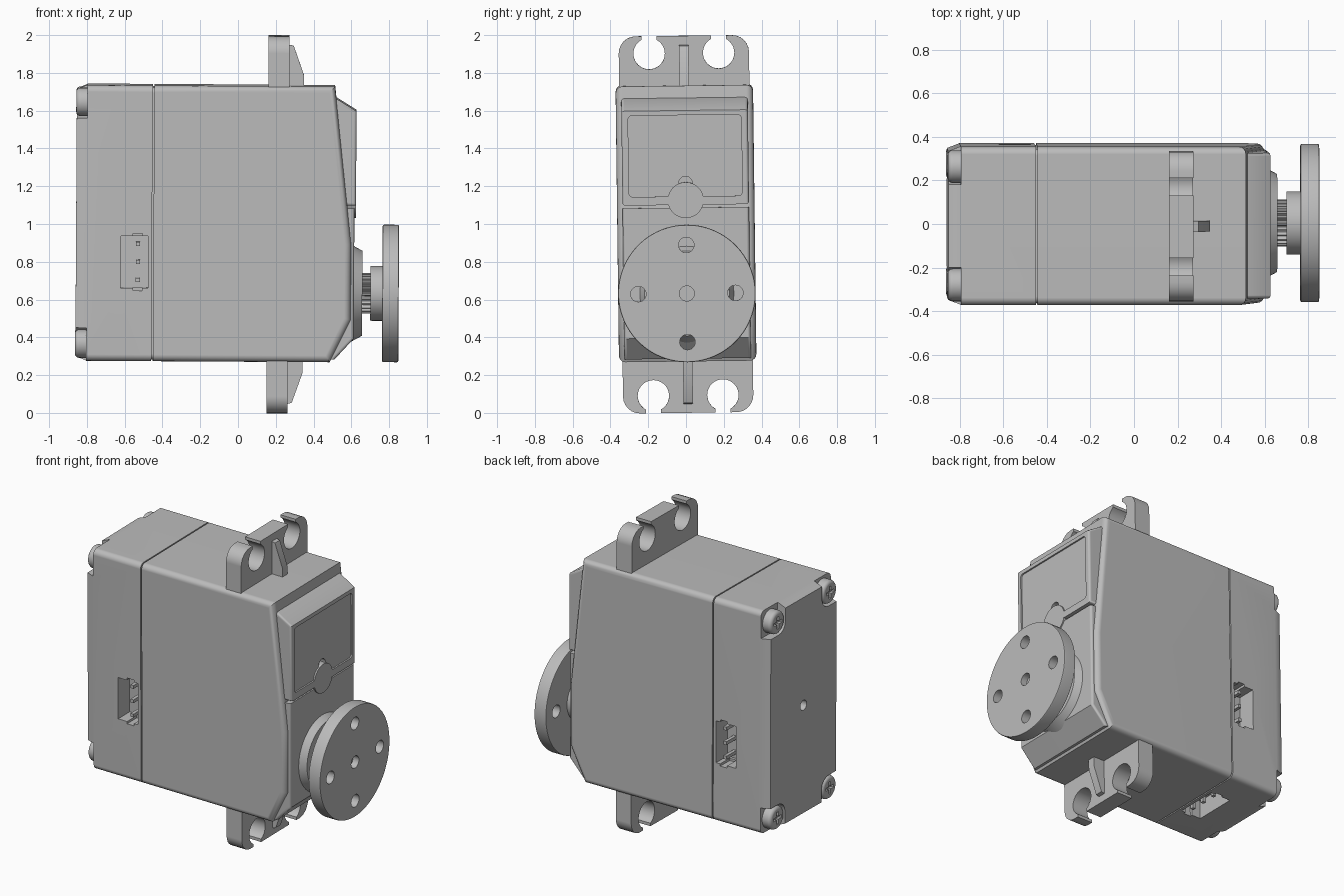
import bpy, bmesh
from math import sin, cos, pi, radians
from mathutils import Matrix, Vector

default = bpy.data.objects.get("Cube")
if default:
    bpy.data.objects.remove(default)

grey = bpy.data.materials.new("plain_grey")
grey.use_nodes = True
grey.diffuse_color = (0.5, 0.5, 0.5, 1)
grey.node_tree.nodes["Principled BSDF"].inputs["Base Color"].default_value = (0.5, 0.5, 0.5, 1)

parts = []
MID = 1.005      # height of the case centre
SHAFT = 0.637    # height of the output shaft


def prism(name, pts, axis, a, b, scale=1.0, bevel=0, edges=None, segs=4):
    """Extrude a 2D outline along x (outline in y, z) or y (outline in x, z)."""
    bm = bmesh.new()
    place = (lambda p, d: (d, p[0], p[1])) if axis == "x" else (lambda p, d: (p[0], d, p[1]))
    cu = sum(p[0] for p in pts) / len(pts)
    cv = sum(p[1] for p in pts) / len(pts)
    far = [(cu + (u - cu) * scale, cv + (v - cv) * scale) for u, v in pts]
    low = [bm.verts.new(place(p, a)) for p in pts]
    high = [bm.verts.new(place(p, b)) for p in far]
    bm.faces.new(low)
    bm.faces.new(high)
    for i in range(len(pts)):
        j = (i + 1) % len(pts)
        bm.faces.new((low[i], low[j], high[j], high[i]))
    bmesh.ops.recalc_face_normals(bm, faces=bm.faces)
    if bevel:
        chosen = [e for e in bm.edges if edges is None or edges(e)]
        bmesh.ops.bevel(bm, geom=chosen, offset=bevel, segments=segs, profile=0.5, affect="EDGES")
    mesh = bpy.data.meshes.new(name)
    bm.to_mesh(mesh)
    bm.free()
    ob = bpy.data.objects.new(name, mesh)
    bpy.context.collection.objects.link(ob)
    parts.append(ob)
    return ob


def box(name, lo, hi, **kw):
    pts = [(lo[1], lo[2]), (hi[1], lo[2]), (hi[1], hi[2]), (lo[1], hi[2])]
    return prism(name, pts, "x", lo[0], hi[0], **kw)


def disc(name, r, x0, x1, y=0, z=SHAFT, n=48, r2=None, **kw):
    pts = [(y + r * cos(2 * pi * i / n), z + r * sin(2 * pi * i / n)) for i in range(n)]
    return prism(name, pts, "x", x0, x1, scale=(r2 or r) / r, **kw)


def cut(ob, *cutters):
    bpy.context.view_layer.objects.active = ob
    for c in cutters:
        mod = ob.modifiers.new("cut", "BOOLEAN")
        mod.operation, mod.solver, mod.object = "DIFFERENCE", "EXACT", c
        bpy.ops.object.modifier_apply(modifier=mod.name)
        parts.remove(c)
        bpy.data.objects.remove(c)


def along_x(e):
    d = e.verts[1].co - e.verts[0].co
    return abs(d.y) + abs(d.z) < 1e-5


def side_rim(e):
    a, b = (v.co for v in e.verts)
    return abs(a.y - b.y) < 1e-5 and max(a.x, b.x) > -0.4


# Main case with slanted front
case_profile = [(-0.447, 0.275), (0.49, 0.275), (0.6, 0.5), (0.6, 0.9), (0.51, 1.735), (-0.447, 1.735)]
prism("main_case", case_profile, "y", -0.364, 0.364, bevel=0.035, edges=side_rim)

# Recessed joint between the case and the rear cap
box("joint_core", (-0.47, -0.354, 0.285), (-0.43, 0.354, 1.725), bevel=0.03, edges=along_x)

# Rear cap, tapered at the back
cap = box("rear_cap", (-0.8, -0.364, 0.275), (-0.455, 0.364, 1.735), bevel=0.035, edges=along_x)
bm = bmesh.new()
bm.from_mesh(cap.data)
back = min(bm.faces, key=lambda f: f.calc_center_median().x)
moved = bmesh.ops.extrude_discrete_faces(bm, faces=[back])["faces"][0]
rim = list(moved.verts)
for v in rim:
    v.co = Vector((-0.857, v.co.y * 0.94, MID + (v.co.z - MID) * 0.968))
bmesh.ops.recalc_face_normals(bm, faces=bm.faces)
bm.to_mesh(cap.data)
bm.free()

# Corner pockets and their screws
for sy in (-1, 1):
    for sz in (-1, 1):
        ys = sorted((sy * 0.19, sy * 0.5))
        zs = sorted((MID + sz * 0.555, MID + sz * 0.9))
        cut(cap, box("pocket", (-0.95, ys[0], zs[0]), (-0.8, ys[1], zs[1]),
                     bevel=0.07, edges=along_x))
        y, z = sy * 0.272, MID + sz * 0.64
        screw = disc("cap_screw", 0.075, -0.86, -0.795, y, z, n=32, bevel=0.022,
                     edges=lambda e: max(v.co.x for v in e.verts) < -0.85)
        cut(screw, box("slot", (-0.9, y - 0.04, z - 0.01), (-0.84, y + 0.04, z + 0.01)),
            box("slot", (-0.9, y - 0.01, z - 0.04), (-0.84, y + 0.01, z + 0.04)))

cut(cap, disc("rear_hole", 0.033, -0.9, -0.81, 0, MID, n=24))


# Sockets with three pins on both sides and underneath
def socket_box(name, side, x, u, depth):
    if side == "bottom":
        return box(name, (x[0], u[0], 0.275 + depth[0]), (x[1], u[1], 0.275 + depth[1]))
    d = sorted(side * (0.364 - k) for k in depth)
    return box(name, (x[0], d[0], 0.8 + u[0]), (x[1], d[1], 0.8 + u[1]))


for side in (-1, 1, "bottom"):
    cut(cap, socket_box("well", side, (-0.62, -0.475), (-0.137, 0.137), (-0.05, 0.12)),
        socket_box("key", side, (-0.555, -0.505), (-0.152, 0.152), (-0.05, 0.1)))
    for k in (-0.095, 0, 0.095):
        socket_box("socket_pin", side, (-0.54, -0.518), (k - 0.011, k + 0.011), (0.015, 0.13))

# Mounting flange with four open screw holes
flange = box("mounting_flange", (0.156, -0.345, 0.002), (0.267, 0.345, 1.998),
             bevel=0.09, edges=along_x, segs=6)
for sy in (-1, 1):
    for z, end in ((1.906, 2.1), (0.094, -0.1)):
        zs = sorted((z, end))
        cut(flange, disc("hole", 0.083, 0.1, 0.3, sy * 0.184, z, n=40),
            box("gap", (0.1, sy * 0.184 - 0.04, zs[0]), (0.3, sy * 0.184 + 0.04, zs[1])))

# Stiffening ribs on the flange
for s in (-1, 1):
    rib = [(0.26, 0.6), (0.345, 0.6), (0.345, 0.79), (0.29, 0.945), (0.26, 0.952)]
    prism("flange_rib", [(x, 1 + s * h) for x, h in rib], "y", -0.025, 0.025)


# Raised front cover, upper and lower halves
def cover_rim(e):
    a, b = (v.co for v in e.verts)
    return abs(a.y - b.y) < 1e-5 and min(a.x, b.x) > 0.49


upper = prism("upper_cover", [(0.4, 1.675), (0.51, 1.675), (0.624, 1.605), (0.624, 1.105), (0.5, 1.105)],
              "y", -0.335, 0.335, bevel=0.015, edges=cover_rim, segs=3)
cut(upper, box("panel", (0.614, -0.3, 1.15), (0.7, 0.3, 1.58), bevel=0.02, edges=along_x),
    disc("panel_hole", 0.036, 0.57, 0.7, 0, 1.22, n=24))
disc("cover_tongue", 0.095, 0.55, 0.624, 0, 1.13)
prism("lower_cover", [(0.45, 1.09), (0.616, 1.09), (0.616, 0.4), (0.515, 0.29), (0.45, 0.29)],
      "y", -0.335, 0.335, bevel=0.015, edges=cover_rim, segs=3)

# Output shaft: cone boss, splined shaft and hub
disc("shaft_boss", 0.285, 0.55, 0.66, r2=0.225, n=64)
teeth = [((0.107 if i % 4 < 2 else 0.09) * cos(pi * i / 48),
          SHAFT + (0.107 if i % 4 < 2 else 0.09) * sin(pi * i / 48)) for i in range(96)]
prism("splined_shaft", teeth, "x", 0.64, 0.72)
disc("horn_hub", 0.145, 0.703, 0.78)


# Round output horn with five holes
def disc_rim(e):
    return not along_x(e)


horn = disc("horn_disc", 0.364, 0.766, 0.853, n=96, bevel=0.008, edges=disc_rim, segs=2)
cut(horn, disc("centre_hole", 0.04, 0.81, 0.9, n=24))
for i in range(4):
    cut(horn, disc("horn_hole", 0.041, 0.7, 0.9, 0.257 * cos(i * pi / 2),
                   SHAFT + 0.257 * sin(i * pi / 2), n=24))

# Finish: colour, soft shading and the slight lean of the whole unit
lean = (Matrix.Translation((0, 0, 1)) @ Matrix.Rotation(0.0125, 4, "X")
        @ Matrix.Rotation(0.006, 4, "Y") @ Matrix.Translation((0, 0, -1)))
bpy.ops.object.select_all(action="DESELECT")
for ob in parts:
    ob.data.materials.clear()
    ob.data.materials.append(grey)
    ob.matrix_world = lean
    ob.select_set(True)
bpy.context.view_layer.objects.active = parts[0]
bpy.ops.object.shade_smooth_by_angle(angle=radians(32))
for ob in parts:
    mod = ob.modifiers.new("even_normals", "WEIGHTED_NORMAL")
    mod.keep_sharp = True
